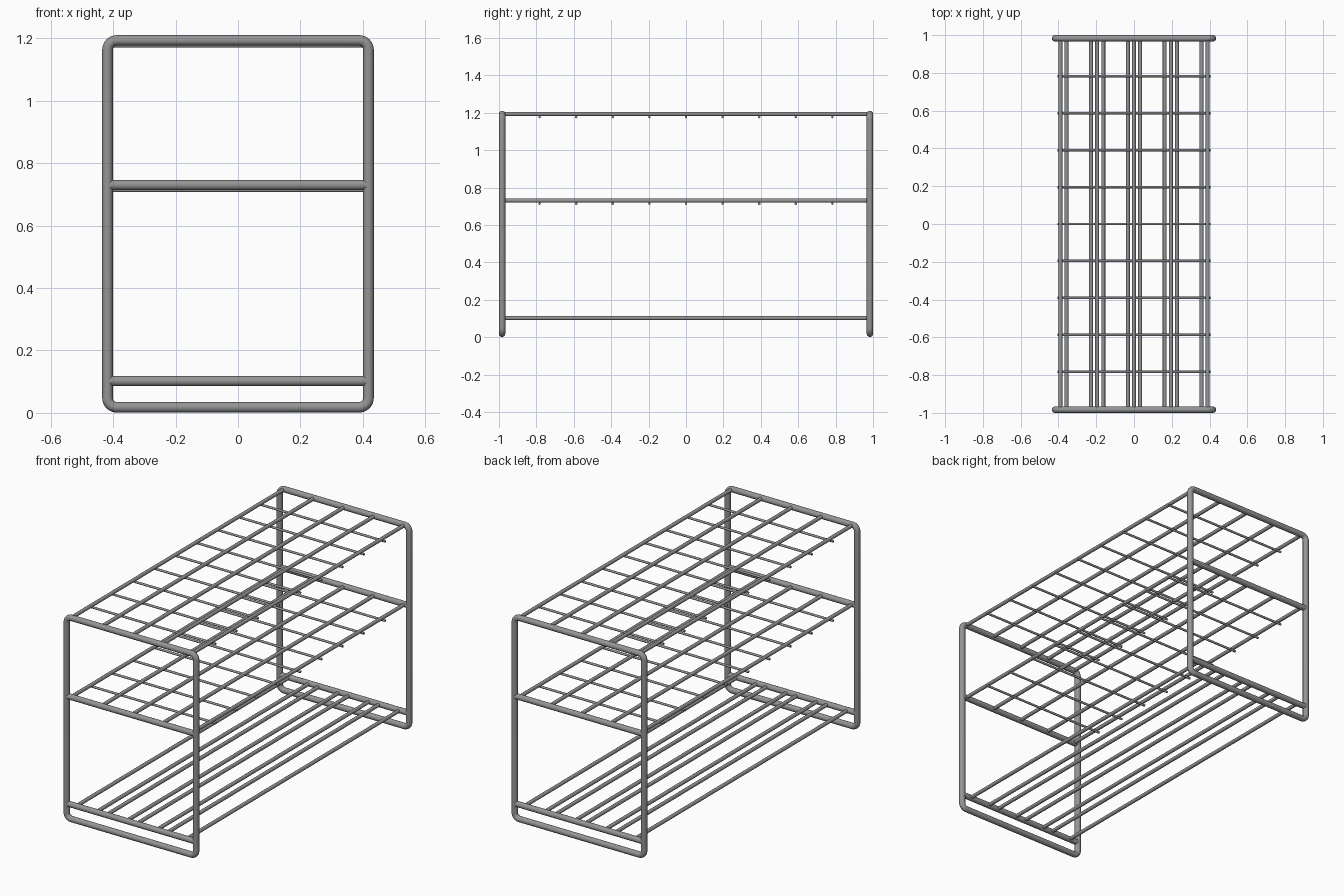
import bpy
from math import pi, sin, cos, radians
from mathutils import Vector

if "Cube" in bpy.data.objects:
    bpy.data.objects.remove(bpy.data.objects["Cube"])

TUBE_R = 0.017          # end frame tube
ROD_R = 0.0105          # lengthwise rods
WIRE_R = 0.0065         # thin cross wires
HX, Y_END = 0.418, 0.983
Z_LOW, Z_HIGH = 0.018, 1.193
CORNER = 0.03

# Dark grey metal
metal = bpy.data.materials.new("dark_metal")
metal.diffuse_color = (0.3, 0.3, 0.3, 1)
metal.use_nodes = True
metal.node_tree.nodes["Principled BSDF"].inputs["Base Color"].default_value = metal.diffuse_color


def finish(obj):
    obj.data.materials.append(metal)
    bpy.ops.object.select_all(action='DESELECT')
    obj.select_set(True)
    bpy.context.view_layer.objects.active = obj
    bpy.ops.object.shade_smooth_by_angle(angle=radians(40))


def rod(name, a, b, radius, sides=16):
    a, b = Vector(a), Vector(b)
    bpy.ops.mesh.primitive_cylinder_add(vertices=sides, radius=radius, depth=(b - a).length,
                                        location=(a + b) / 2)
    obj = bpy.context.object
    obj.name = name
    obj.rotation_euler = (b - a).to_track_quat('Z', 'Y').to_euler()
    finish(obj)


def end_frame(name, y):
    # Rounded rectangle path swept with a round section
    pts = []
    corners = [(1, Z_HIGH - CORNER), (-1, Z_HIGH - CORNER), (-1, Z_LOW + CORNER), (1, Z_LOW + CORNER)]
    for i, (sx, cz) in enumerate(corners):
        for k in range(9):
            t = i * pi / 2 + k * pi / 16
            pts.append((sx * (HX - CORNER) + CORNER * cos(t), y, cz + CORNER * sin(t)))
    curve = bpy.data.curves.new(name, 'CURVE')
    curve.dimensions = '3D'
    curve.bevel_depth = TUBE_R
    curve.bevel_resolution = 6
    spline = curve.splines.new('POLY')
    spline.points.add(len(pts) - 1)
    for p, co in zip(spline.points, pts):
        p.co = (*co, 1)
    spline.use_cyclic_u = True
    obj = bpy.data.objects.new(name, curve)
    bpy.context.collection.objects.link(obj)
    bpy.ops.object.select_all(action='DESELECT')
    obj.select_set(True)
    bpy.context.view_layer.objects.active = obj
    bpy.ops.object.convert(target='MESH')
    finish(bpy.context.object)


# End frames with their shelf support bars
Z_MID, Z_BASE = 0.73, 0.102
for side, y in (("front", -Y_END), ("back", Y_END)):
    end_frame(side + "_frame", y)
    for level, z in (("middle", Z_MID), ("base", Z_BASE)):
        rod(f"{side}_{level}_bar", (-HX, y, z), (HX, y, z), TUBE_R - 0.0005, 20)

# Two grid shelves: five long rods over nine cross wires
PITCH = 0.195
for level, z in (("top", Z_HIGH), ("middle", Z_MID)):
    for i in range(-2, 3):
        rod(f"{level}_long_rod", (i * PITCH, -Y_END, z), (i * PITCH, Y_END, z), ROD_R)
    zw = z - ROD_R - WIRE_R + 0.0005
    for j in range(-4, 5):
        y = j * 0.1957
        rod(f"{level}_cross_wire", (-0.405, y, zw), (0.405, y, zw), WIRE_R, 12)

# Base: a pair of rods under each column of cells
for i in (-1.5, -0.5, 0.5, 1.5):
    for dx in (-0.065, 0.065):
        x = i * PITCH + dx
        rod("base_rod", (x, -Y_END, Z_BASE), (x, Y_END, Z_BASE), ROD_R)
